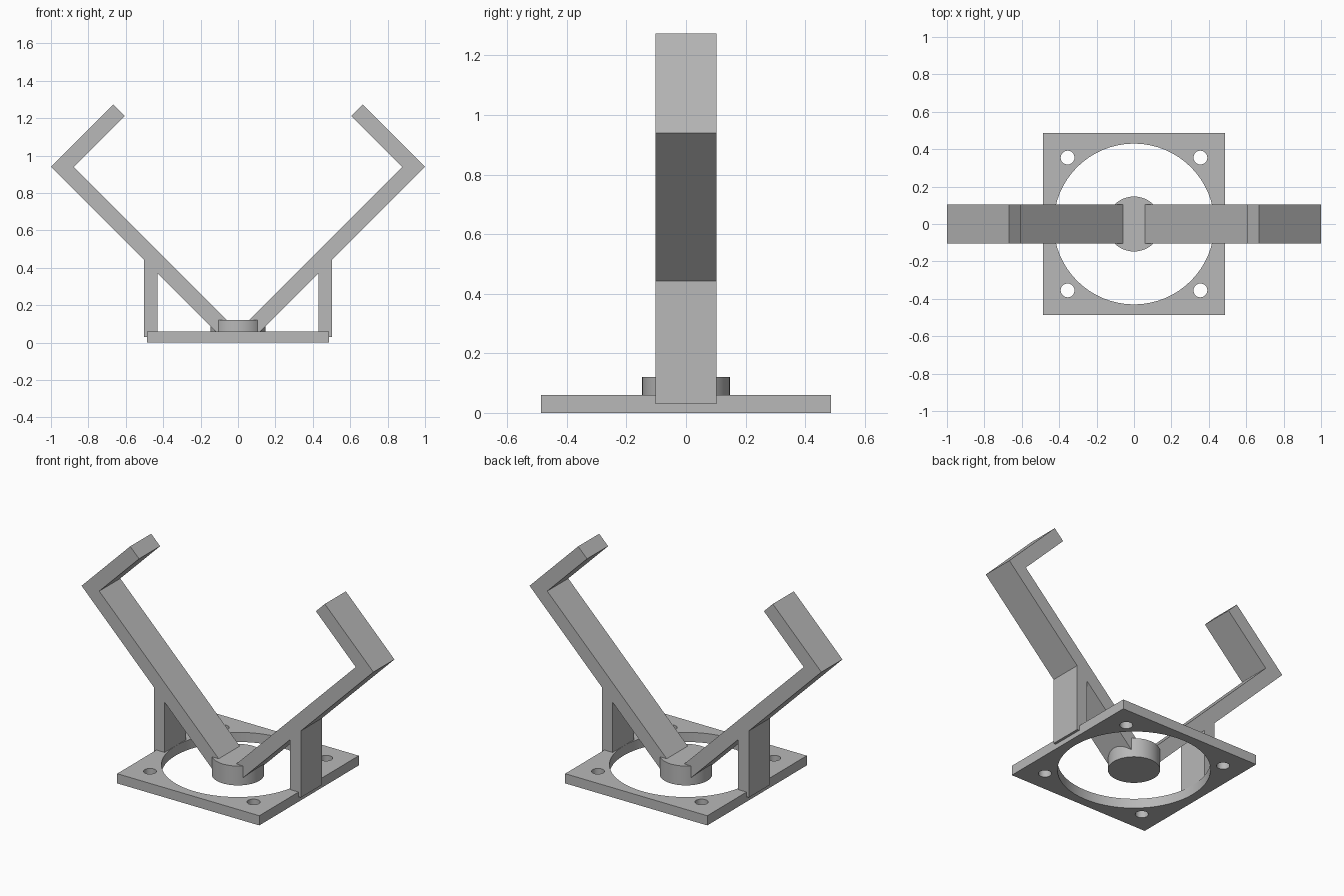
import bpy, bmesh
from math import cos, sin, tau, radians

cube = bpy.data.objects.get("Cube")
if cube:
    bpy.data.objects.remove(cube, do_unlink=True)

# Single plain grey material
GREY = (0.48, 0.48, 0.48, 1)
grey = bpy.data.materials.new("plain_grey")
grey.use_nodes = True
grey.diffuse_color = GREY
grey.node_tree.nodes["Principled BSDF"].inputs["Base Color"].default_value = GREY


def circle(radius, x=0, y=0, sides=64):
    return [(x + radius * cos(tau * i / sides), y + radius * sin(tau * i / sides))
            for i in range(sides)]


def extruded(name, loops, place, offset):
    """Fill the outline (first loop) minus its holes, then extrude by offset."""
    bm = bmesh.new()
    for loop in loops:
        verts = [bm.verts.new(place(u, v)) for u, v in loop]
        for a, b in zip(verts, verts[1:] + verts[:1]):
            bm.edges.new((a, b))
    if len(loops) == 1:
        bm.faces.new(verts)
    else:
        bmesh.ops.triangle_fill(bm, use_beauty=True, edges=bm.edges[:])
    result = bmesh.ops.extrude_face_region(bm, geom=bm.faces[:])
    moved = [g for g in result["geom"] if isinstance(g, bmesh.types.BMVert)]
    bmesh.ops.translate(bm, verts=moved, vec=offset)
    bmesh.ops.recalc_face_normals(bm, faces=bm.faces[:])
    mesh = bpy.data.meshes.new(name)
    bm.to_mesh(mesh)
    bm.free()
    mesh.materials.append(grey)
    obj = bpy.data.objects.new(name, mesh)
    bpy.context.collection.objects.link(obj)
    return obj


def smooth(obj):
    bpy.ops.object.select_all(action='DESELECT')
    obj.select_set(True)
    bpy.context.view_layer.objects.active = obj
    bpy.ops.object.shade_smooth_by_angle(angle=radians(30))


def flat(u, v):
    return (u, v, 0)


# Square base plate with a large opening and four bolt holes
HALF, BOLT = 0.487, 0.355
square = [(-HALF, -HALF), (HALF, -HALF), (HALF, HALF), (-HALF, HALF)]
bolts = [circle(0.037, sx * BOLT, sy * BOLT, 32) for sx in (-1, 1) for sy in (-1, 1)]
smooth(extruded("base_plate", [square, circle(0.43)] + bolts, flat, (0, 0, 0.06)))

# Round hub in the middle of the opening
smooth(extruded("centre_hub", [circle(0.147)], flat, (0, 0, 0.12)))

# Hooked arms and their upright supports, one per side
DEPTH = 0.206
arm = [(0.02, 0.08), (0.08, 0.02), (1.0, 0.94), (0.667, 1.273), (0.606, 1.212), (0.879, 0.939)]
support = [(0.43, 0.03), (0.503, 0.03), (0.503, 0.443), (0.43, 0.37)]
for side, sign in (("left", 1), ("right", -1)):
    def upright(u, v):
        return (sign * u, -DEPTH / 2, v)
    extruded(side + "_arm", [arm], upright, (0, DEPTH, 0))
    extruded(side + "_support", [support], upright, (0, DEPTH, 0))
